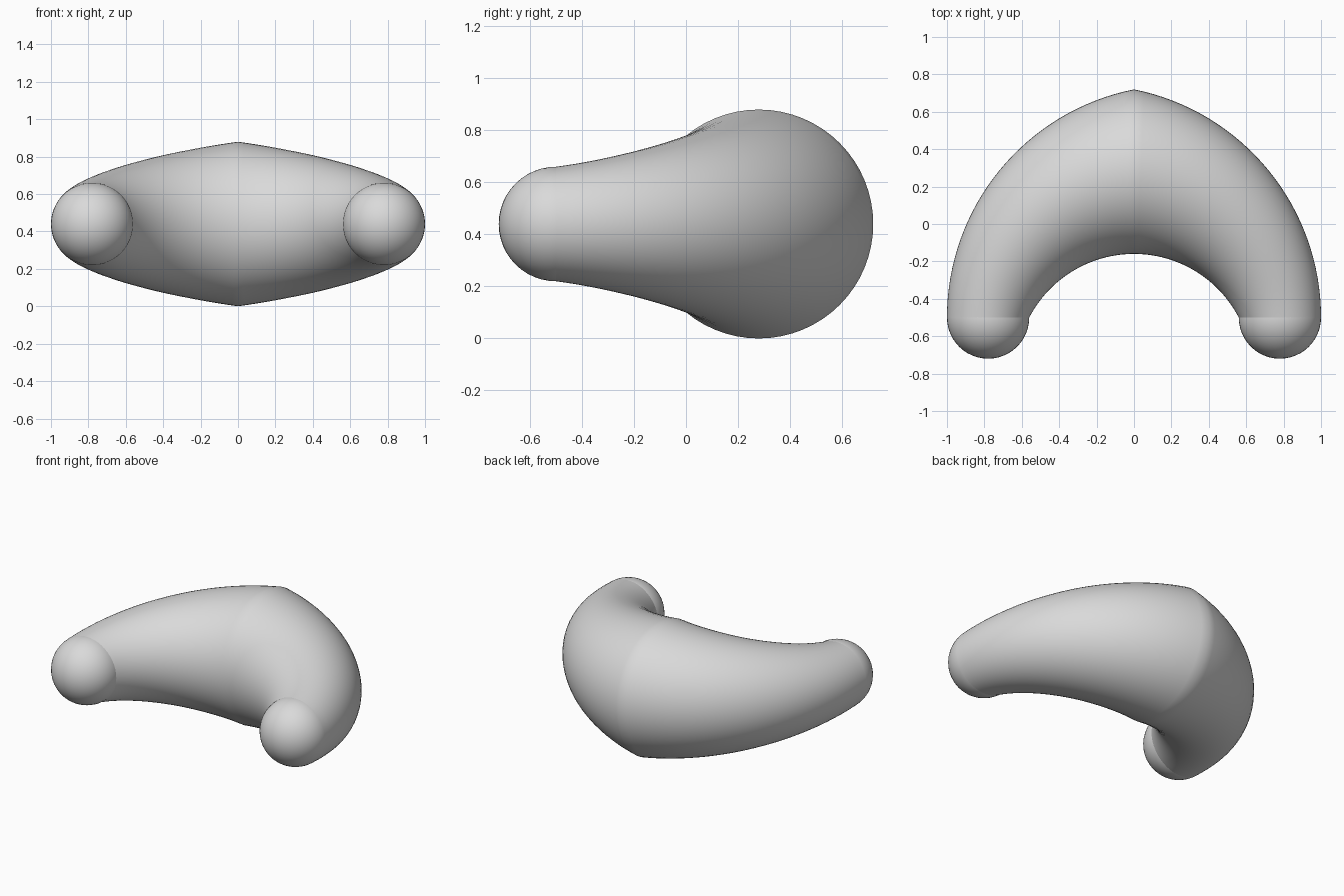
import bpy
import bmesh
from math import pi, sin, cos, acos, radians
from mathutils import Vector

cube = bpy.data.objects.get("Cube")
if cube:
    bpy.data.objects.remove(cube, do_unlink=True)

MID_Z = 0.44
TIP_X, TIP_Y, TIP_RADIUS = 0.78, -0.5, 0.22

# Edge arcs of one arm: centre, radius, angle in the middle, angle at the tip
OUTER = (Vector((-0.244, -0.5, MID_Z)), 1.244, acos(0.244 / 1.244), 0)
INNER = (Vector((0, -0.791, MID_Z)), 0.631, pi / 2, radians(27.4))

grey = bpy.data.materials.new("light_grey")
grey.use_nodes = True
colour = (0.7, 0.7, 0.7, 1)
grey.diffuse_color = colour
grey.node_tree.nodes["Principled BSDF"].inputs["Base Color"].default_value = colour


def arc_point(arc, t):
    """Point on an edge arc, t from 0 in the middle to 1 at the tip."""
    centre, radius, start, end = arc
    angle = start + (end - start) * t
    return centre + radius * Vector((cos(angle), sin(angle), 0))


def finish(bm, name):
    """Turn a bmesh into a smooth, coloured object."""
    bmesh.ops.recalc_face_normals(bm, faces=bm.faces[:])
    for face in bm.faces:
        face.smooth = True
    mesh = bpy.data.meshes.new(name)
    bm.to_mesh(mesh)
    bm.free()
    mesh.materials.append(grey)
    obj = bpy.data.objects.new(name, mesh)
    bpy.context.collection.objects.link(obj)
    return obj


# Crescent body: a grid rolled into round sections that span the two edge arcs
bm = bmesh.new()
bmesh.ops.create_grid(bm, x_segments=64, y_segments=64, size=1)
for v in bm.verts:
    side = -1 if v.co.x < 0 else 1
    t, roll = abs(v.co.x), v.co.y * pi
    outer, inner = arc_point(OUTER, t), arc_point(INNER, t)
    half = (outer - inner) / 2
    point = (outer + inner) / 2 + half * cos(roll)
    v.co = (side * point.x, point.y, MID_Z + half.length * sin(roll))
bmesh.ops.remove_doubles(bm, verts=bm.verts[:], dist=0.0001)
finish(bm, "crescent_body")

# Rounded tips
for name, x in (("left_tip", TIP_X), ("right_tip", -TIP_X)):
    bm = bmesh.new()
    bmesh.ops.create_uvsphere(bm, u_segments=48, v_segments=24, radius=TIP_RADIUS)
    tip = finish(bm, name)
    tip.location = (x, TIP_Y, MID_Z)
